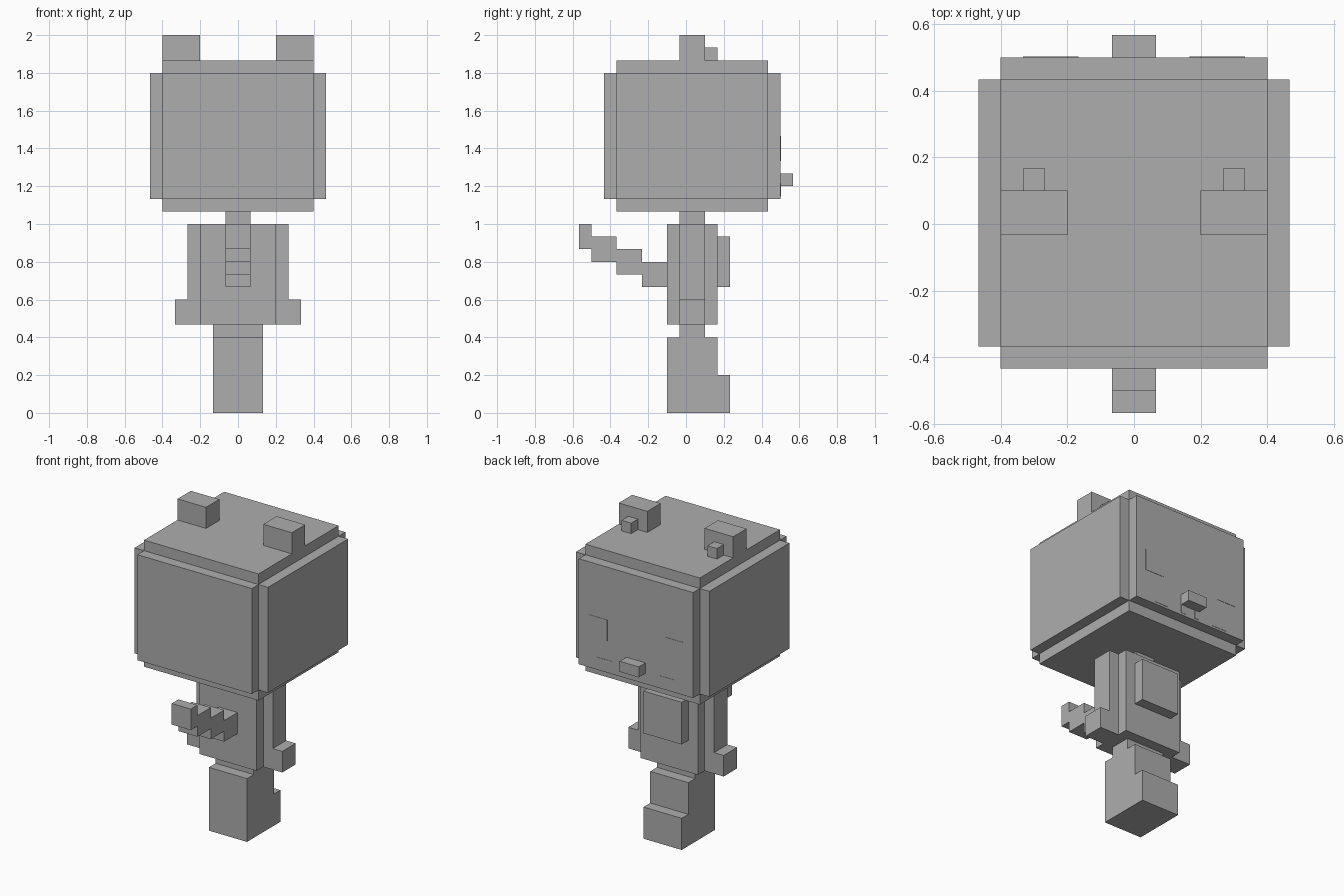
import bpy
import bmesh
from mathutils import Vector

if "Cube" in bpy.data.objects:
    bpy.data.objects.remove(bpy.data.objects["Cube"])

U = 1 / 15  # one block of the figure

grey = bpy.data.materials.new("plain_grey")
grey.diffuse_color = (0.42, 0.42, 0.42, 1)
grey.use_nodes = True
grey.node_tree.nodes["Principled BSDF"].inputs["Base Color"].default_value = grey.diffuse_color


def blocks(name, *boxes, mirror=False):
    """One object from boxes (x0, x1, y0, y1, z0, z1) in block units."""
    bm = bmesh.new()
    for b in boxes:
        for side in ((1, -1) if mirror else (1,)):
            lo, hi = Vector(b[0::2]) * U, Vector(b[1::2]) * U
            mid, size = (lo + hi) / 2, hi - lo
            for v in bmesh.ops.create_cube(bm, size=1)["verts"]:
                v.co = Vector((side * mid.x + v.co.x * size.x,
                               mid.y + v.co.y * size.y,
                               mid.z + v.co.z * size.z))
    mesh = bpy.data.meshes.new(name)
    bm.to_mesh(mesh)
    bm.free()
    mesh.materials.append(grey)
    obj = bpy.data.objects.new(name, mesh)
    bpy.context.collection.objects.link(obj)
    return obj


# Head: three overlapping slabs give the stepped edges
blocks("head",
       (-7, 7, -5.5, 6.5, 17, 27),
       (-6, 6, -6.5, 7.5, 17, 27),
       (-6, 6, -5.5, 6.5, 16, 28))
blocks("ears", (3, 6, -0.5, 1.5, 28, 30), mirror=True)
blocks("inner_ears", (4, 5, 1.5, 2.5, 28, 29), mirror=True)

# Face: nose block and very thin painted plates
F = 7.5
blocks("nose", (-1, 1, F, F + 1, 18, 19))
blocks("eyes", (3, 5, F, F + 0.03, 20, 22), mirror=True)
blocks("cheeks", (2.5, 4, F, F + 0.03, 17.2, 18.2), mirror=True)
blocks("mouth", (0.5, 1, F, F + 0.03, 17.2, 18), mirror=True)

# Torso
blocks("neck", (-1, 1, -0.5, 1.5, 15, 16))
blocks("body", (-3, 3, -1.5, 2.5, 7, 15))
blocks("belly", (-2, 2, 2.5, 3.5, 10, 14))
blocks("arms", (3, 4, -0.5, 1.5, 7, 15), mirror=True)
blocks("hands", (4, 5, -0.5, 1.5, 7, 9), mirror=True)

# Legs and feet
blocks("hips", (-2, 2, -0.5, 1.5, 6, 7))
blocks("legs", (-2, 2, -1.5, 2.5, 0, 6))
blocks("feet", (-2, 2, 2.5, 3.5, 0, 3))

# Tail: rising steps, the last one half as long
blocks("tail", *[(-1, 1, max(-3.5 - 2 * i, -8.5), -1.5 - 2 * i, 10 + i, 12 + i)
                 for i in range(4)])
